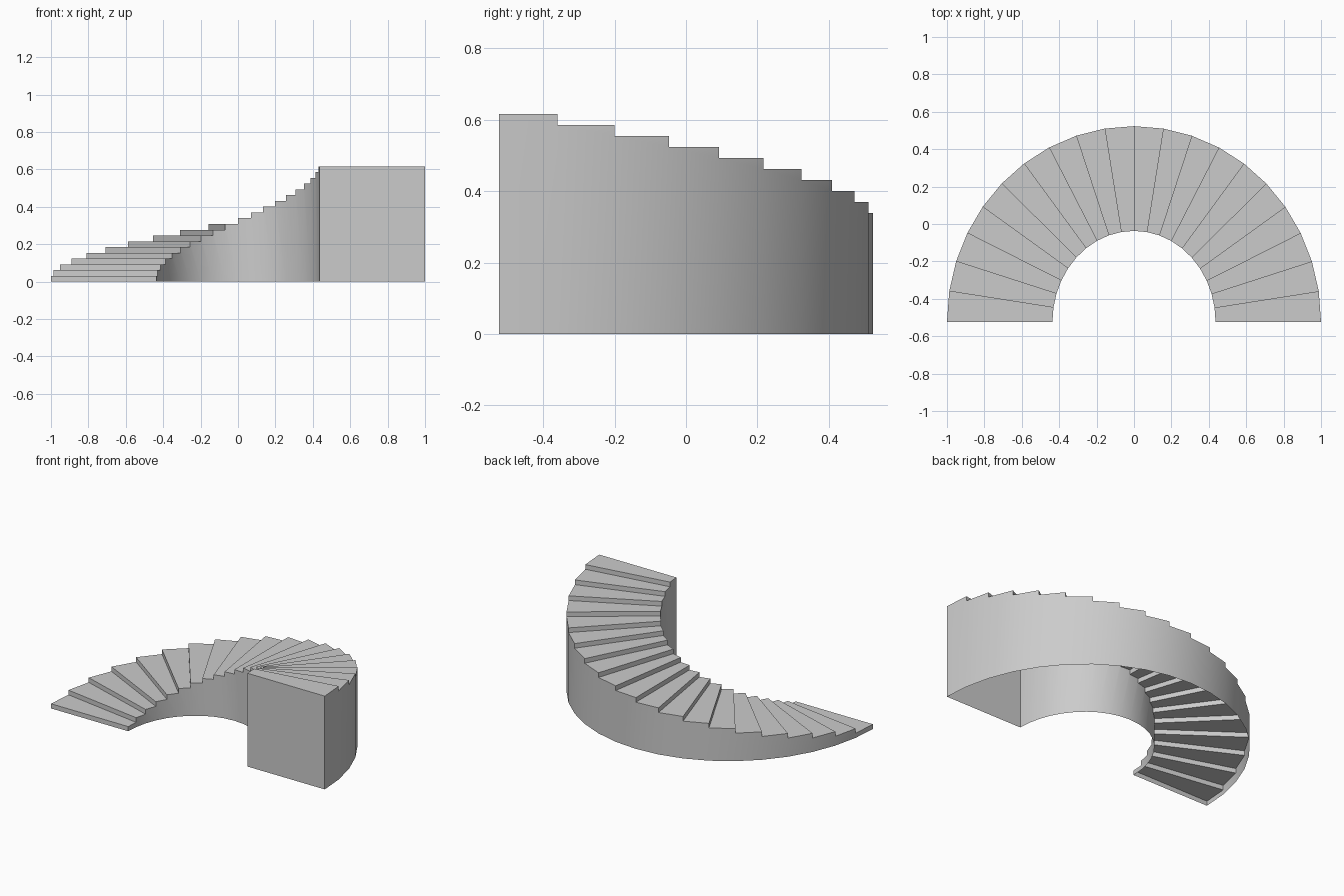
import bpy
import math

cube = bpy.data.objects.get("Cube")
if cube:
    bpy.data.objects.remove(cube)

STEPS = 20
HEIGHT = 0.616
RISE = HEIGHT / STEPS
OUTER = (1.0, 1.046)     # x and y radii of the outer curve
INNER = (0.436, 0.486)   # x and y radii of the inner curve
FRONT_Y = -OUTER[1] / 2

grey = bpy.data.materials.new("plain_grey")
grey.use_nodes = True
colour = (0.6, 0.6, 0.6, 1)
grey.diffuse_color = colour
grey.node_tree.nodes["Principled BSDF"].inputs["Base Color"].default_value = colour


def point(radii, i, level):
    """Point on a curve at step edge i, a number of rises above the floor."""
    a = math.pi * (1 - i / STEPS)
    return (radii[0] * math.cos(a), FRONT_Y + radii[1] * math.sin(a), level * RISE)


def build(name, polygons, smooth=False):
    """Make one object from point loops, welding shared corners."""
    index, faces = {}, []
    for loop in polygons:
        keys = [tuple(round(c, 5) for c in p) for p in loop]
        faces.append([index.setdefault(k, len(index)) for k in keys])
    mesh = bpy.data.meshes.new(name)
    mesh.from_pydata(list(index), [], faces)
    mesh.materials.append(grey)
    for poly in mesh.polygons:
        poly.use_smooth = smooth
    obj = bpy.data.objects.new(name, mesh)
    bpy.context.collection.objects.link(obj)


def wall(radii, flip):
    """Stepped curved wall, from the floor up to each tread."""
    panels = []
    for i in range(STEPS):
        panel = [point(radii, i + 1, 0), point(radii, i, 0)]
        if i:
            panel.append(point(radii, i, i))
        panel += [point(radii, i, i + 1), point(radii, i + 1, i + 1)]
        panels.append(panel[::-1] if flip else panel)
    return panels


# Treads and risers: a thin folded surface, open underneath
steps = []
for i in range(STEPS):
    top = i + 1
    steps.append([point(OUTER, i, i), point(INNER, i, i),
                  point(INNER, i, top), point(OUTER, i, top)])
    steps.append([point(OUTER, i, top), point(INNER, i, top),
                  point(INNER, i + 1, top), point(OUTER, i + 1, top)])
build("treads_and_risers", steps)

# Curved side walls
build("outer_wall", wall(OUTER, False), smooth=True)
build("inner_wall", wall(INNER, True), smooth=True)

# Flat wall closing the tall end
build("end_wall", [[point(INNER, STEPS, 0), point(OUTER, STEPS, 0),
                    point(OUTER, STEPS, STEPS), point(INNER, STEPS, STEPS)]])
